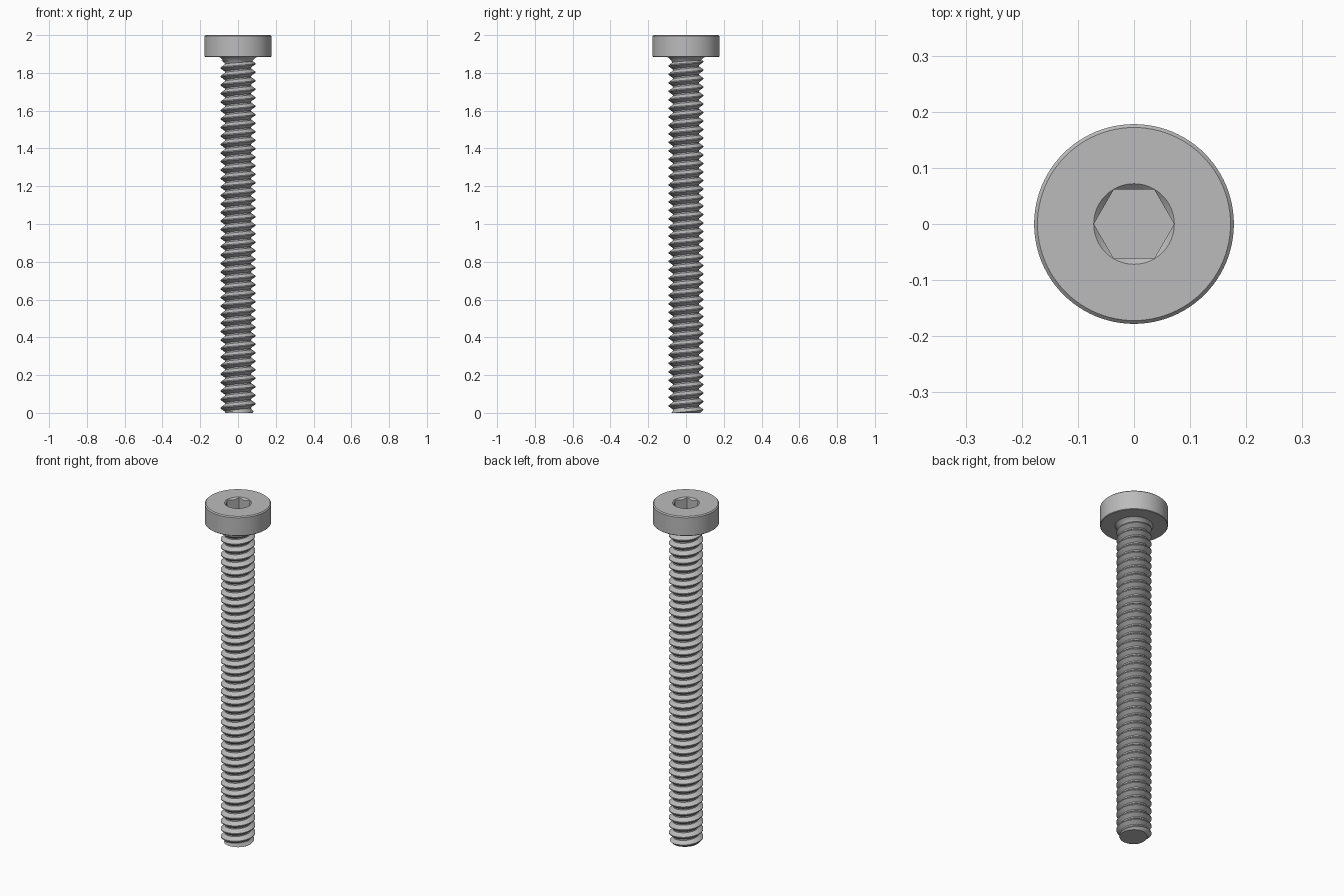
import bpy, bmesh, math

cube = bpy.data.objects.get("Cube")
if cube:
    bpy.data.objects.remove(cube, do_unlink=True)

TAU = math.tau
SEG = 96
TOP = 2.0
HEAD_R = 0.178
HEAD_BASE = 1.885
BEVEL = 0.006
SOCKET_R = 0.0715
SOCKET_FLOOR = 1.935
CREST_R, ROOT_R = 0.092, 0.07
PITCH = 0.045
SHAFT_TOP = 1.865

steel = bpy.data.materials.new("plain steel")
steel.use_nodes = True
colour = (0.5, 0.5, 0.5, 1)
steel.diffuse_color = colour
steel.node_tree.nodes["Principled BSDF"].inputs["Base Color"].default_value = colour


def finish(bm, name):
    bmesh.ops.recalc_face_normals(bm, faces=bm.faces[:])
    mesh = bpy.data.meshes.new(name)
    bm.to_mesh(mesh)
    bm.free()
    mesh.materials.append(steel)
    obj = bpy.data.objects.new(name, mesh)
    bpy.context.collection.objects.link(obj)
    bpy.ops.object.select_all(action="DESELECT")
    obj.select_set(True)
    bpy.context.view_layer.objects.active = obj
    bpy.ops.object.shade_smooth_by_angle(angle=math.radians(30))
    return obj


def hexagon(a):
    """Radius of the socket hexagon, corners on the x axis."""
    side = TAU / 6
    return SOCKET_R * math.cos(side / 2) / math.cos(a % side - side / 2)


def bridge(bm, lower, upper):
    for i in range(len(lower)):
        j = (i + 1) % len(lower)
        bm.faces.new((lower[i], lower[j], upper[j], upper[i]))


# Head: flared neck, flat underside, bevelled rim and chamfered hex socket
def head():
    bm = bmesh.new()
    rings = []

    def ring(radius, height):
        verts = []
        for i in range(SEG):
            a = TAU * i / SEG
            r = radius(a)
            verts.append(bm.verts.new((r * math.cos(a), r * math.sin(a), height(r))))
        rings.append(verts)

    profile = [(ROOT_R - 0.002, SHAFT_TOP - 0.02), (0.075, 1.86), (0.082, 1.87),
               (0.09, 1.878), (0.1, HEAD_BASE),
               (HEAD_R - BEVEL / 2, HEAD_BASE), (HEAD_R, HEAD_BASE + BEVEL / 2),
               (HEAD_R, TOP - BEVEL), (HEAD_R - BEVEL, TOP), (SOCKET_R + 0.0003, TOP)]
    for r, z in profile:
        ring(lambda a: r, lambda _: z)
    ring(hexagon, lambda r: TOP - (SOCKET_R - r))
    ring(hexagon, lambda r: SOCKET_FLOOR)
    for lower, upper in zip(rings, rings[1:]):
        bridge(bm, lower, upper)
    bm.faces.new(rings[0])
    bm.faces.new(rings[-1])
    return finish(bm, "socket_head")


# Shaft: right-handed helical thread swept from one tooth profile
def shaft():
    bm = bmesh.new()
    steps = 48
    tooth = [(ROOT_R, 0), (ROOT_R, 0.16), (CREST_R, 0.52), (CREST_R, 0.64), (ROOT_R, 1)]
    turns = math.ceil(SHAFT_TOP / PITCH) + 2
    previous = None
    for i in range(turns * steps + 1):
        a = TAU * i / steps
        base = PITCH * (i / steps - 1.5)
        row = [bm.verts.new((r * math.cos(a), r * math.sin(a), base + h * PITCH))
               for r, h in tooth]
        if previous:
            for k in range(len(tooth) - 1):
                bm.faces.new((previous[k], row[k], row[k + 1], previous[k + 1]))
        previous = row
    bmesh.ops.remove_doubles(bm, verts=bm.verts[:], dist=0.0001)

    # Trim both ends square and close them
    for z, direction in ((0, -1), (SHAFT_TOP, 1)):
        cut = bmesh.ops.bisect_plane(
            bm, geom=bm.verts[:] + bm.edges[:] + bm.faces[:], dist=0.00001,
            plane_co=(0, 0, z), plane_no=(0, 0, direction), clear_outer=True)
        rim = [e for e in cut["geom_cut"] if isinstance(e, bmesh.types.BMEdge)]
        bmesh.ops.contextual_create(bm, geom=rim)

    # Chamfer the tip
    for v in bm.verts:
        r = math.hypot(v.co.x, v.co.y)
        limit = 0.076 + v.co.z
        if r > limit:
            v.co.x *= limit / r
            v.co.y *= limit / r
    return finish(bm, "threaded_shaft")


head()
shaft()
